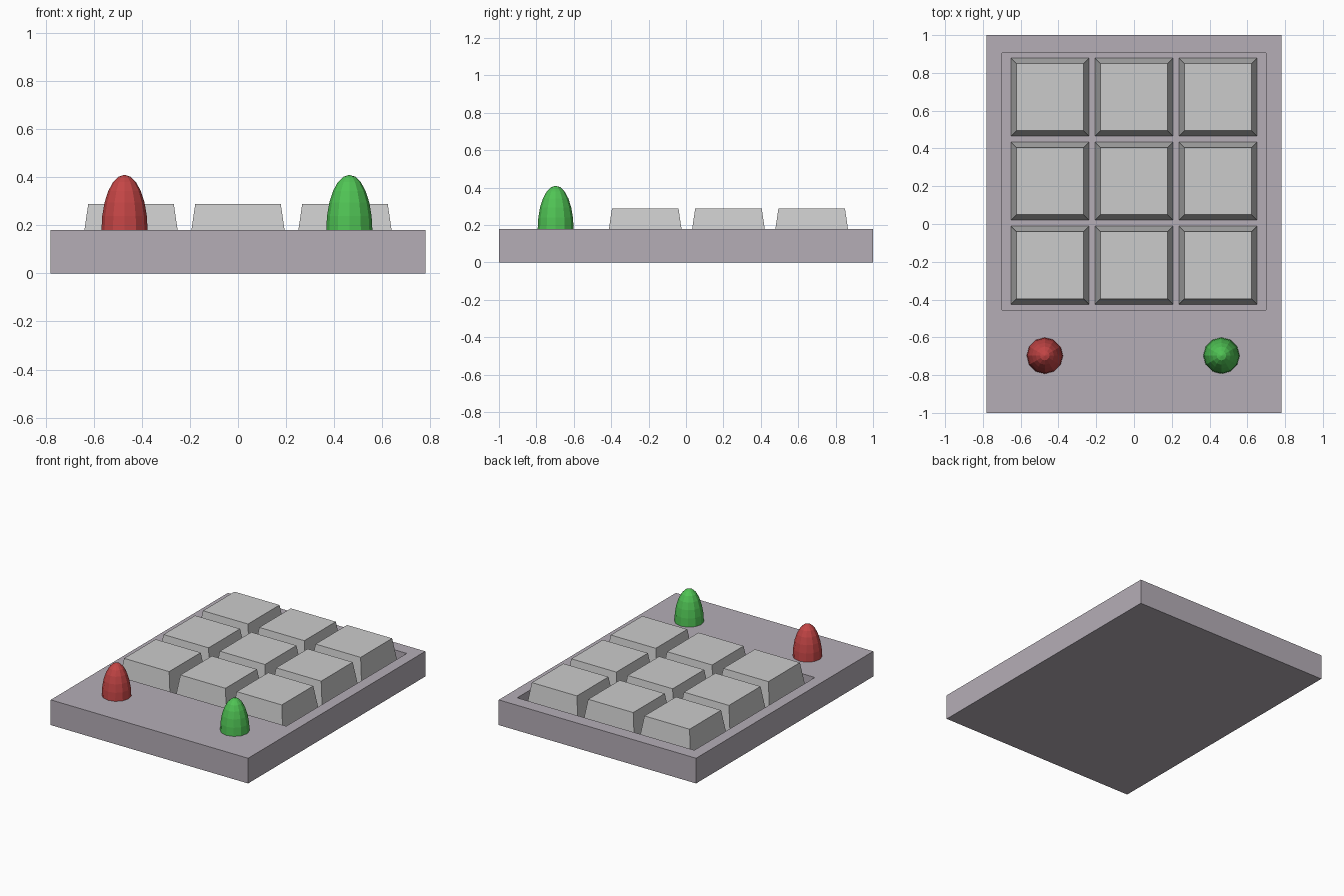
import bpy, bmesh
from mathutils import Matrix

if "Cube" in bpy.data.objects:
    bpy.data.objects.remove(bpy.data.objects["Cube"])

BASE_TOP, FLOOR, KEY_TOP = 0.18, 0.09, 0.288


def material(name, rgb):
    mat = bpy.data.materials.new(name)
    mat.diffuse_color = (*rgb, 1)
    mat.use_nodes = True
    mat.node_tree.nodes["Principled BSDF"].inputs["Base Color"].default_value = mat.diffuse_color
    return mat


def finish(name, bm, mat=None):
    bmesh.ops.recalc_face_normals(bm, faces=bm.faces)
    mesh = bpy.data.meshes.new(name)
    bm.to_mesh(mesh)
    bm.free()
    obj = bpy.data.objects.new(name, mesh)
    bpy.context.collection.objects.link(obj)
    if mat:
        mesh.materials.append(mat)
    return obj


def rect_loft(name, rings, mat=None):
    """Join stacked rectangles (x0, x1, y0, y1, z) and cap both ends."""
    bm = bmesh.new()
    loops = [[bm.verts.new(p) for p in
              ((x0, y0, z), (x1, y0, z), (x1, y1, z), (x0, y1, z))]
             for x0, x1, y0, y1, z in rings]
    for a, b in zip(loops, loops[1:]):
        for i in range(4):
            j = (i + 1) % 4
            bm.faces.new((a[i], a[j], b[j], b[i]))
    bm.faces.new(loops[0])
    bm.faces.new(loops[-1])
    return finish(name, bm, mat)


def dome(name, x, y, mat):
    """Tall faceted half ellipsoid standing on the base."""
    bm = bmesh.new()
    bmesh.ops.create_uvsphere(bm, u_segments=12, v_segments=12, radius=1)
    low = [v for v in bm.verts if v.co.z < -0.01]
    bmesh.ops.delete(bm, geom=low, context='VERTS')
    bmesh.ops.transform(bm, verts=bm.verts, matrix=Matrix.Translation((x, y, BASE_TOP))
                        @ Matrix.Diagonal((0.096, 0.096, 0.23, 1)))
    return finish(name, bm, mat)


# Base slab with a sunken tray for the keys
rect_loft("base", [(-0.78, 0.78, -1, 1, 0),
                   (-0.78, 0.78, -1, 1, BASE_TOP),
                   (-0.70, 0.70, -0.455, 0.905, BASE_TOP),
                   (-0.70, 0.70, -0.455, 0.905, FLOOR)],
          material("base_grey", (0.46, 0.42, 0.47)))

# Nine tapered keys
for row in range(3):
    for col in range(3):
        cx, cy = (col - 1) * 0.445, 0.227 + (1 - row) * 0.445
        rect_loft(f"key_{row + 1}_{col + 1}",
                  [(cx - h, cx + h, cy - h, cy + h, z)
                   for h, z in ((0.207, FLOOR), (0.178, KEY_TOP))])

# Red and green domed buttons
dome("red_button", -0.472, -0.697, material("red", (0.55, 0.06, 0.06)))
dome("green_button", 0.463, -0.697, material("green", (0.08, 0.55, 0.09)))
